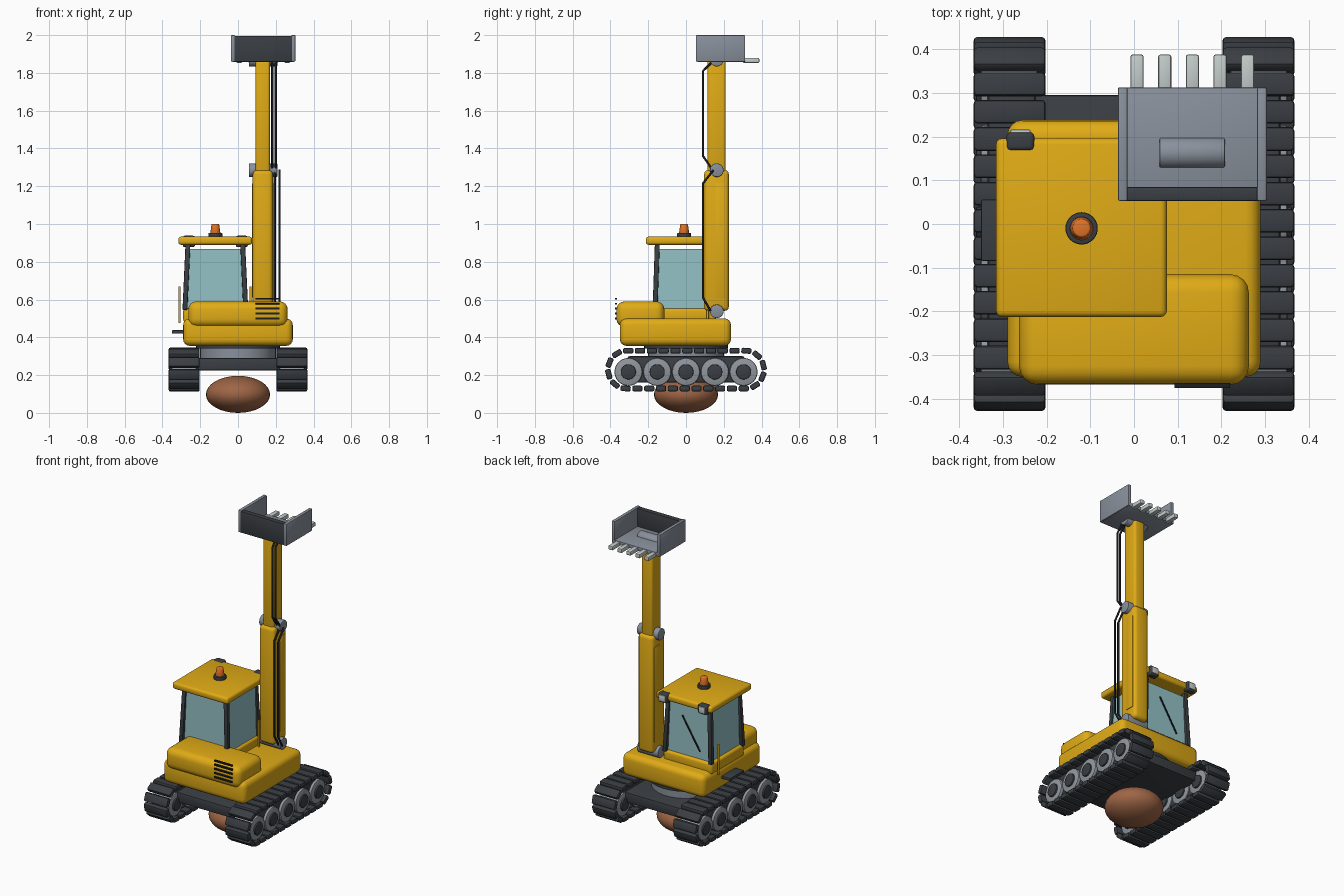
import bpy, bmesh, math
from mathutils import Vector, Matrix

if "Cube" in bpy.data.objects:
    bpy.data.objects.remove(bpy.data.objects["Cube"])


def material(name, r, g, b):
    m = bpy.data.materials.new(name)
    m.diffuse_color = (r, g, b, 1)
    m.use_nodes = True
    m.node_tree.nodes["Principled BSDF"].inputs["Base Color"].default_value = m.diffuse_color
    return m


YELLOW = material("yellow paint", 0.75, 0.41, 0.008)
DARK = material("dark rubber", 0.042, 0.048, 0.056)
GREY = material("steel grey", 0.25, 0.28, 0.33)
WHEEL = material("wheel grey", 0.28, 0.31, 0.34)
GLASS = material("blue glass", 0.30, 0.54, 0.57)
BROWN = material("brown rock", 0.34, 0.13, 0.06)
ORANGE = material("orange lamp", 0.75, 0.17, 0.02)
PALE = material("pale steel", 0.55, 0.61, 0.60)
BLACK = material("black hose", 0.012, 0.013, 0.015)


def finish(name, bm, mat):
    bmesh.ops.recalc_face_normals(bm, faces=bm.faces)
    me = bpy.data.meshes.new(name)
    bm.to_mesh(me)
    bm.free()
    me.materials.append(mat)
    ob = bpy.data.objects.new(name, me)
    bpy.context.collection.objects.link(ob)
    bpy.ops.object.select_all(action='DESELECT')
    ob.select_set(True)
    bpy.context.view_layer.objects.active = ob
    bpy.ops.object.shade_smooth_by_angle(angle=math.radians(40))
    return ob


def box(name, x, y, z, mat, bevel=0.0, seg=3, top_shift=(0, 0), tilt=0.0):
    """Box from ranges x, y, z; optional bevel, leaning top and tilt about x."""
    c = Vector([(r[0] + r[1]) / 2 for r in (x, y, z)])
    bm = bmesh.new()
    bmesh.ops.create_cube(bm, size=1)
    for v in bm.verts:
        high = v.co.z > 0
        v.co = Vector((v.co.x * (x[1] - x[0]), v.co.y * (y[1] - y[0]), v.co.z * (z[1] - z[0])))
        if high:
            v.co += Vector((*top_shift, 0))
    if bevel:
        bmesh.ops.bevel(bm, geom=bm.edges[:], offset=bevel, segments=seg, profile=0.5, affect='EDGES')
    bm.transform(Matrix.Translation(c) @ Matrix.Rotation(tilt, 4, 'X'))
    return finish(name, bm, mat)


def rod(name, p, q, r, mat, r2=None, sides=32, bevel=0.0):
    """Cylinder or cone from p to q."""
    p, q = Vector(p), Vector(q)
    d = q - p
    bm = bmesh.new()
    bmesh.ops.create_cone(bm, cap_ends=True, segments=sides, radius1=r,
                          radius2=r if r2 is None else r2, depth=d.length)
    if bevel:
        rims = [e for e in bm.edges if any(len(f.verts) > 4 for f in e.link_faces)]
        bmesh.ops.bevel(bm, geom=rims, offset=bevel, segments=2, profile=0.5, affect='EDGES')
    bm.transform(Matrix.Translation((p + q) / 2) @ d.to_track_quat('Z', 'Y').to_matrix().to_4x4())
    return finish(name, bm, mat)


def hose(name, pts, r):
    cu = bpy.data.curves.new(name, 'CURVE')
    cu.dimensions = '3D'
    cu.bevel_depth, cu.bevel_resolution, cu.use_fill_caps = r, 2, True
    sp = cu.splines.new('POLY')
    sp.points.add(len(pts) - 1)
    for s, p in zip(sp.points, pts):
        s.co = (*p, 1)
    cu.materials.append(BLACK)
    ob = bpy.data.objects.new(name, cu)
    bpy.context.collection.objects.link(ob)


# rock under the machine
bm = bmesh.new()
bmesh.ops.create_uvsphere(bm, u_segments=32, v_segments=16, radius=1)
bm.transform(Matrix.Translation((0, 0, 0.098)) @ Matrix.Diagonal((0.17, 0.17, 0.098, 1)))
finish("rock", bm, BROWN)

# tracks: shoes around a stadium path, frame, wheels and hubs
HALF, RAD, ZC, N = 0.312, 0.1, 0.229, 30
arc = math.pi * RAD
total = 4 * HALF + 2 * arc


def track_point(s):
    s %= total
    if s < 2 * HALF:
        return -HALF + s, ZC + RAD, 0.0
    s -= 2 * HALF
    if s < arc:
        a = s / RAD
        return HALF + RAD * math.sin(a), ZC + RAD * math.cos(a), -a
    s -= arc
    if s < 2 * HALF:
        return HALF - s, ZC - RAD, math.pi
    a = (s - 2 * HALF) / RAD
    return -HALF - RAD * math.sin(a), ZC - RAD * math.cos(a), math.pi - a


for side, sx in (("left", -1), ("right", 1)):
    for i in range(N):
        y, z, a = track_point((i + 0.1) * total / N)
        cx = sx * 0.285
        box(f"{side}_track_shoe_{i}", (cx - 0.082, cx + 0.082), (y - 0.027, y + 0.027),
            (z - 0.015, z + 0.015), DARK, 0.008, 2, tilt=a)
    box(side + "_track_frame", sorted((sx * 0.225, sx * 0.335)), (-0.31, 0.31), (0.16, 0.3), DARK, 0.01, 2)
    for i in range(5):
        y = -0.305 + i * 0.1525
        rod(f"{side}_wheel_{i}", (sx * 0.22, y, 0.217), (sx * 0.352, y, 0.217), 0.074, WHEEL, sides=24, bevel=0.008)
        rod(f"{side}_hub_{i}", (sx * 0.21, y, 0.217), (sx * 0.362, y, 0.217), 0.04, DARK, sides=24, bevel=0.004)

# undercarriage and turntable
box("undercarriage", (-0.23, 0.23), (-0.295, 0.295), (0.225, 0.29), DARK, 0.008, 2)
rod("turntable", (0, 0, 0.285), (0, 0, 0.345), 0.2, GREY, sides=48)
rod("turntable_ring", (0, 0, 0.342), (0, 0, 0.362), 0.222, DARK, sides=48)

# upper body, counterweight and vents
box("body", (-0.29, 0.29), (-0.35, 0.238), (0.355, 0.5), YELLOW, 0.035, 4)
box("counterweight", (-0.263, 0.263), (-0.368, -0.115), (0.455, 0.59), YELLOW, 0.042, 4)
for i in range(5):
    z = 0.5 + i * 0.026
    box(f"vent_bar_{i}", (0.093, 0.22), (-0.375, -0.364), (z - 0.005, z + 0.005), BLACK)

# cab base, glass, leaning pillars and roof
CX, CY = -0.12, -0.008
box("cab_base", (-0.29, 0.05), (-0.175, 0.158), (0.48, 0.553), YELLOW, 0.015)
box("cab_glass", (CX - 0.15, CX + 0.155), (CY - 0.148, CY + 0.148), (0.55, 0.868), GLASS)
for sx in (-1, 1):
    for sy in (-1, 1):
        x, y = CX + sx * 0.161, CY + sy * 0.156
        box("cab_pillar", (x - 0.013, x + 0.013), (y - 0.013, y + 0.013), (0.545, 0.895), DARK,
            0.004, 2, top_shift=(-sx * 0.016, -sy * 0.012))
box("cab_roof", (-0.316, 0.075), (-0.213, 0.196), (0.89, 0.933), YELLOW, 0.014)
rod("wiper", (-0.075, 0.144, 0.80), (-0.2, 0.144, 0.6), 0.005, BLACK, sides=8)

# work lights on the roof edge
for i, x in enumerate((CX - 0.14, CX + 0.14)):
    box(f"work_light_{i}", (x - 0.032, x + 0.032), (0.168, 0.21), (0.878, 0.938), DARK, 0.01)
    box(f"light_lens_{i}", (x - 0.023, x + 0.023), (0.205, 0.216), (0.888, 0.928), PALE, 0.003, 2)

# beacon
rod("beacon_base", (CX, -0.01, 0.93), (CX, -0.01, 0.953), 0.037, DARK, bevel=0.004)
rod("beacon_lamp", (CX, -0.01, 0.95), (CX, -0.01, 1.0), 0.027, ORANGE, r2=0.02, bevel=0.004)

# handrails and step
for i, x in enumerate((-0.31, 0.066)):
    rod(f"handrail_{i}", (x, 0.115, 0.475), (x, 0.115, 0.668), 0.006, YELLOW, sides=12)
box("side_step", (-0.35, -0.28), (-0.085, 0.056), (0.42, 0.438), DARK, 0.004, 2)

# boom, raised side panels, arm and pivots
box("boom", (0.078, 0.184), (0.096, 0.227), (0.54, 1.285), YELLOW, 0.022, 3)
box("boom_side_panel", (0.074, 0.188), (0.155, 0.21), (0.61, 1.215), YELLOW, 0.003, 2)
box("arm", (0.093, 0.169), (0.113, 0.21), (1.27, 1.865), YELLOW, 0.014, 3)
for name, z in (("base_pivot", 0.538), ("elbow_pivot", 1.285), ("bucket_pivot", 1.87)):
    rod(name, (0.058, 0.163, z), (0.208, 0.163, z), 0.036, GREY, bevel=0.004)

# hydraulic hoses
for i, (xa, xb) in enumerate(((0.181, 0.194), (0.2, 0.22))):
    hose(f"arm_hose_{i}", [(xa, 0.14, 1.86), (xa, 0.09, 1.81), (xa, 0.09, 1.36), (xa, 0.145, 1.28)], 0.006)
    hose(f"boom_hose_{i}", [(xb, 0.145, 1.285), (xb, 0.09, 1.215), (xb, 0.09, 0.61), (xb, 0.13, 0.54)], 0.006)

# bucket with floor, back, sides and teeth
box("bucket_floor", (-0.03, 0.298), (0.06, 0.313), (1.858, 1.882), GREY, 0.004, 2)
box("bucket_back", (-0.022, 0.288), (0.053, 0.085), (1.86, 1.996), DARK, 0.004, 2)
for i, x in enumerate((-0.026, 0.293)):
    box(f"bucket_side_{i}", (x - 0.011, x + 0.011), (0.053, 0.313), (1.86, 2.0), GREY, 0.004, 2)
for i in range(5):
    x = 0.007 + i * 0.0633
    box(f"bucket_tooth_{i}", (x - 0.015, x + 0.015), (0.3, 0.388), (1.853, 1.879), PALE, 0.005, 2)
